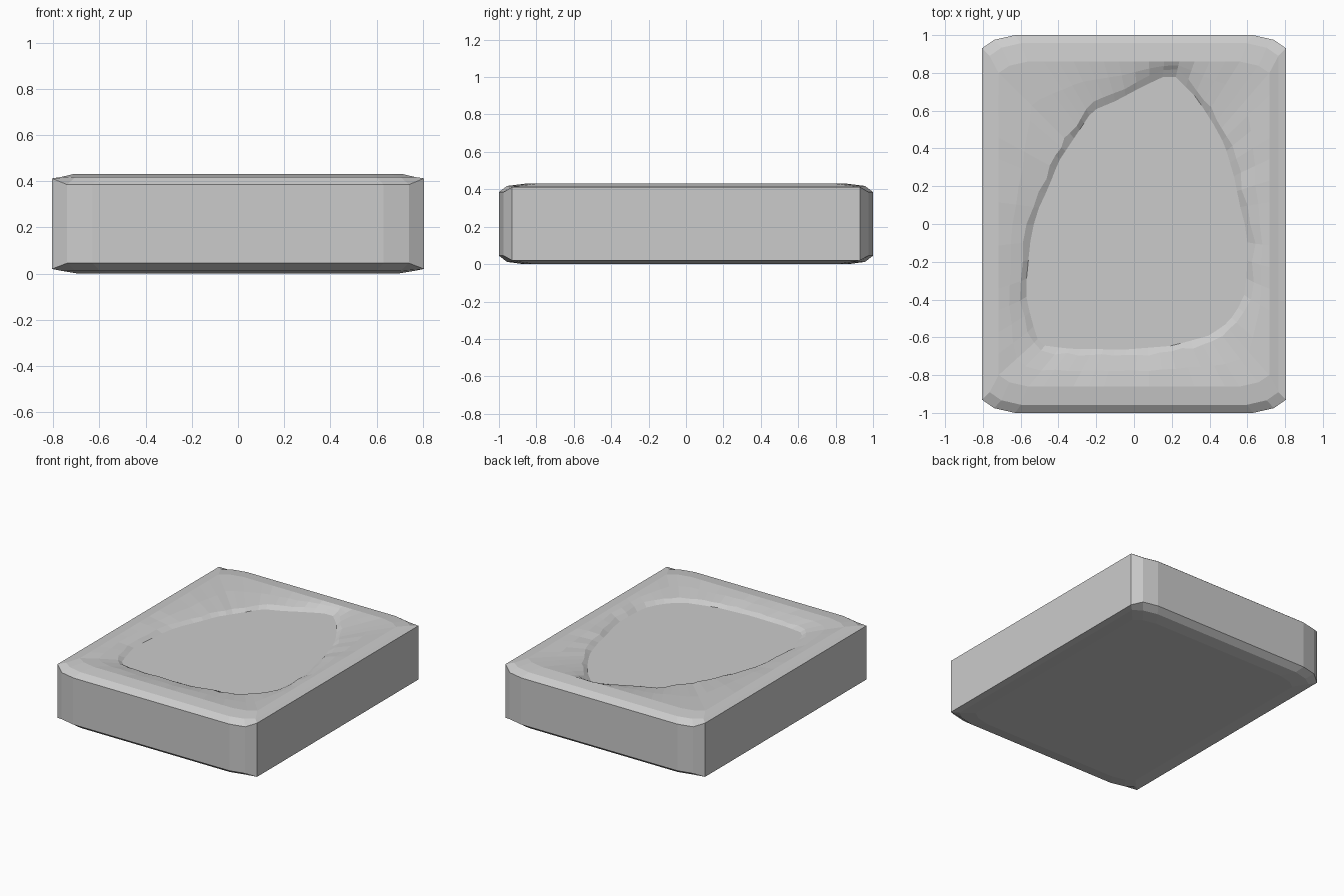
import bpy
import bmesh
import random
from mathutils import Vector
from mathutils.geometry import intersect_line_line_2d

random.seed(4)

default_cube = bpy.data.objects.get("Cube")
if default_cube:
    bpy.data.objects.remove(default_cube, do_unlink=True)


def make_material(name, colour):
    material = bpy.data.materials.new(name)
    material.use_nodes = True
    material.diffuse_color = colour
    material.node_tree.nodes["Principled BSDF"].inputs["Base Color"].default_value = colour
    return material


stone_grey = make_material("stone grey", (0.6, 0.6, 0.6, 1))

HALF_X, HALF_Y, TOP, FLOOR = 0.805, 1.0, 0.43, 0.385
centre = Vector((0.05, 0))

# Egg-shaped outline of the hollow's flat floor, anticlockwise from its tip
hollow = [Vector(p) for p in (
    (.2, .8), (.05, .73), (-.1, .65), (-.22, .6), (-.3, .48), (-.4, .33),
    (-.45, .2), (-.52, .05), (-.55, -.1), (-.57, -.3), (-.57, -.4),
    (-.53, -.55), (-.5, -.64), (-.35, -.66), (-.05, -.665), (.2, -.645),
    (.4, -.59), (.5, -.52), (.58, -.4), (.6, -.25), (.6, -.05),
    (.56, .1), (.53, .25), (.48, .42), (.42, .53), (.33, .67))]


def hollow_point(towards):
    """Where the line from the centre to a point crosses the outline."""
    for a, b in zip(hollow, hollow[1:] + hollow[:1]):
        hit = intersect_line_line_2d(centre, towards, a, b)
        if hit:
            return Vector(hit)
    return centre.copy()


# Slab outline: straight sides with clipped corners
corner = [(HALF_X, .93), (.74, .975), (.63, HALF_Y)]
corners = (corner
           + [(-x, y) for x, y in reversed(corner)]
           + [(-x, -y) for x, y in corner]
           + [(x, -y) for x, y in reversed(corner)])
corners = [Vector(p) for p in corners]
outline = []
for a, b in zip(corners, corners[1:] + corners[:1]):
    steps = 14 if (b - a).length > 1 else 1
    outline += [a.lerp(b, i / steps) for i in range(steps)]


def scaled(sx, sy, z):
    return [(p.x * sx, p.y * sy, z) for p in outline]


def wall_edge(inset_end, inset_side):
    """Height of the wall's edge: the ends are bevelled deeper than the sides."""
    return [inset_end if abs(p.y) > .95 else inset_side for p in outline]


def wall_ring(heights):
    return [(p.x, p.y, z) for p, z in zip(outline, heights)]


# Worn slope and lip around the hollow
shoulder = scaled(.89, .86, TOP)
floor_ring, lip_ring, slope_ring = [], [], []
for p, edge in zip(outline, shoulder):
    inner = hollow_point(p)
    outward = (p - centre).normalized()
    lip = inner + outward * random.uniform(.025, .045)
    slope = lip.lerp(Vector(edge[:2]), .5)
    floor_ring.append((*inner, FLOOR))
    lip_ring.append((*lip, FLOOR + random.uniform(.016, .022)))
    slope_ring.append((*slope, TOP - random.uniform(.008, .013)))

rings = [
    scaled(.86, .87, 0),
    scaled(.95, .957, .012),
    wall_ring(wall_edge(.045, .02)),
    wall_ring(wall_edge(TOP - .045, TOP - .018)),
    scaled(.95, .957, TOP - .012),
    shoulder,
    slope_ring,
    lip_ring,
    floor_ring,
]

# Loft the rings into one closed slab
bm = bmesh.new()
loops = [[bm.verts.new(co) for co in ring] for ring in rings]
count = len(outline)
for low, high in zip(loops, loops[1:]):
    for i in range(count):
        j = (i + 1) % count
        bm.faces.new((low[i], low[j], high[j], high[i]))
bm.faces.new(list(reversed(loops[0])))
bm.faces.new(loops[-1])
bmesh.ops.recalc_face_normals(bm, faces=bm.faces)

mesh = bpy.data.meshes.new("hollowed_slab")
bm.to_mesh(mesh)
bm.free()
mesh.materials.append(stone_grey)
slab = bpy.data.objects.new("hollowed_slab", mesh)
bpy.context.collection.objects.link(slab)
